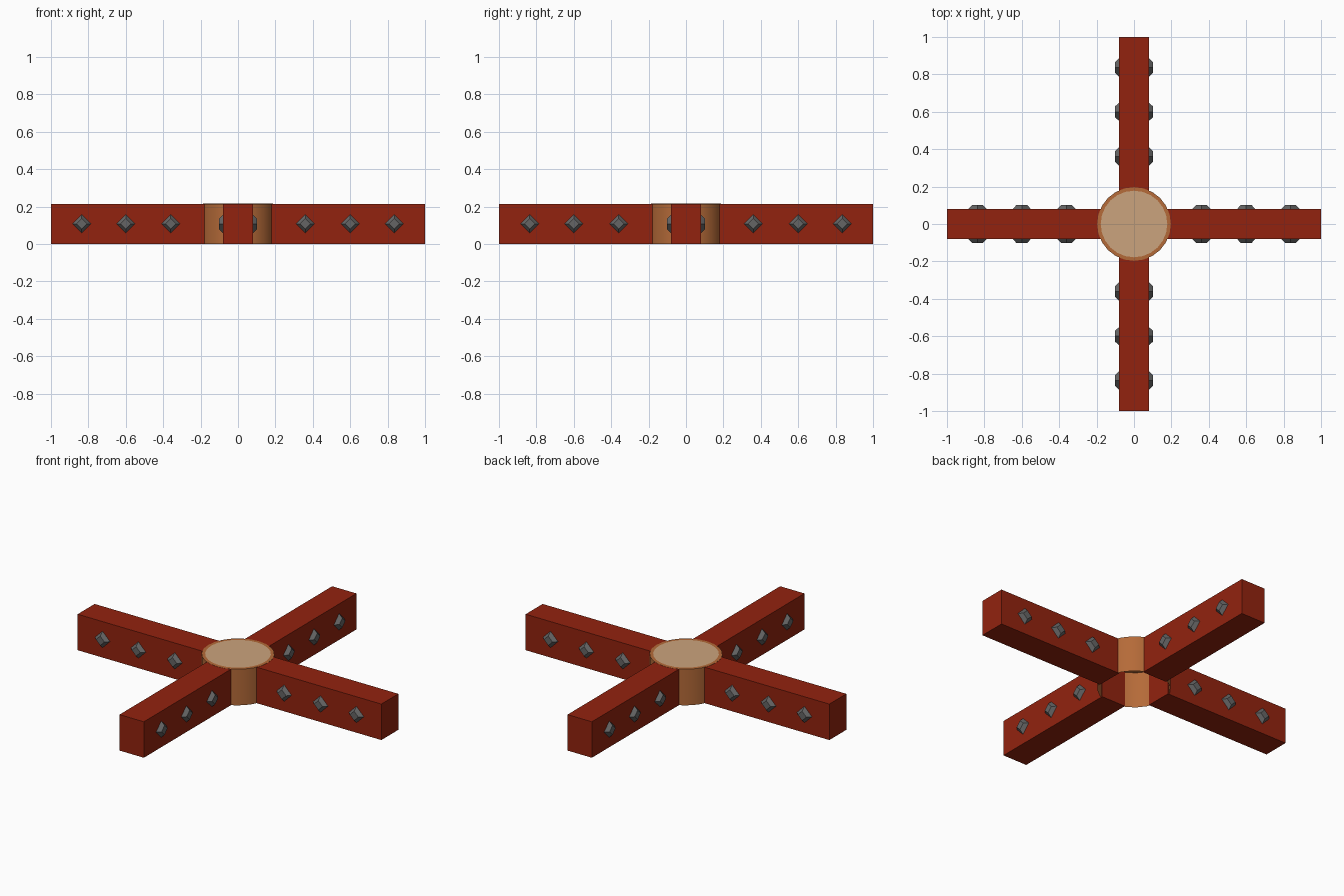
import bpy, bmesh, math
from mathutils import Matrix

if "Cube" in bpy.data.objects:
    bpy.data.objects.remove(bpy.data.objects["Cube"])

H = 0.214          # beam height
W = 0.08           # beam half width
R_OUT, R_IN = 0.197, 0.178
SEG = 24


def material(name, rgb):
    m = bpy.data.materials.new(name)
    m.diffuse_color = (*rgb, 1)
    m.use_nodes = True
    m.node_tree.nodes["Principled BSDF"].inputs["Base Color"].default_value = m.diffuse_color
    return m


RED = material("red_paint", (0.29, 0.0165, 0.0045))
BARK = material("brown_bark", (0.46, 0.145, 0.04))
WOOD = material("pale_wood", (0.60, 0.37, 0.205))
IRON = material("dark_iron", (0.13, 0.13, 0.13))


def finish(name, bm, *mats):
    mesh = bpy.data.meshes.new(name)
    bm.to_mesh(mesh)
    bm.free()
    for m in mats:
        mesh.materials.append(m)
    ob = bpy.data.objects.new(name, mesh)
    bpy.context.collection.objects.link(ob)
    return ob


def beam(name, turn):
    # arm of the cross, starting just inside the hub wall
    bm = bmesh.new()
    length = 1 - 0.172
    bmesh.ops.create_cube(bm, size=1, matrix=turn
                          @ Matrix.Translation((1 - length / 2, 0, H / 2))
                          @ Matrix.Diagonal((length, 2 * W, H, 1)))
    finish(name, bm, RED)


def studs(name, turn):
    # blunt four-sided diamond studs on both sides of an arm
    bm = bmesh.new()
    depth = 0.03
    for side in (-1, 1):
        for x in (0.36, 0.6, 0.836):
            bmesh.ops.create_cone(
                bm, cap_ends=True, segments=4, radius1=0.057, radius2=0.028, depth=depth,
                matrix=turn @ Matrix.Translation((x, side * (0.102 - depth / 2), 0.108))
                @ Matrix.Rotation(-side * math.pi / 2, 4, 'X'))
    finish(name, bm, IRON)


for i, label in enumerate(("right", "back", "left", "front")):
    turn = Matrix.Rotation(i * math.pi / 2, 4, 'Z')
    beam(label + "_beam", turn)
    studs(label + "_studs", turn)

# hollow hub: bark wall open below, bark ring and pale cut face on top
bm = bmesh.new()


def ring(r, z):
    return [bm.verts.new((r * math.cos(2 * math.pi * k / SEG),
                          r * math.sin(2 * math.pi * k / SEG), z)) for k in range(SEG)]


low, high, inner = ring(R_OUT, 0), ring(R_OUT, H + 0.001), ring(R_IN, H + 0.0015)
for a, b in ((low, high), (high, inner)):
    for k in range(SEG):
        n = (k + 1) % SEG
        f = bm.faces.new((a[k], a[n], b[n], b[k]))
        f.smooth = a is low
cap = bm.faces.new(inner)
cap.material_index = 1
for e in bm.edges:
    if all(v in high for v in e.verts):
        e.smooth = False
finish("hub", bm, BARK, WOOD)
